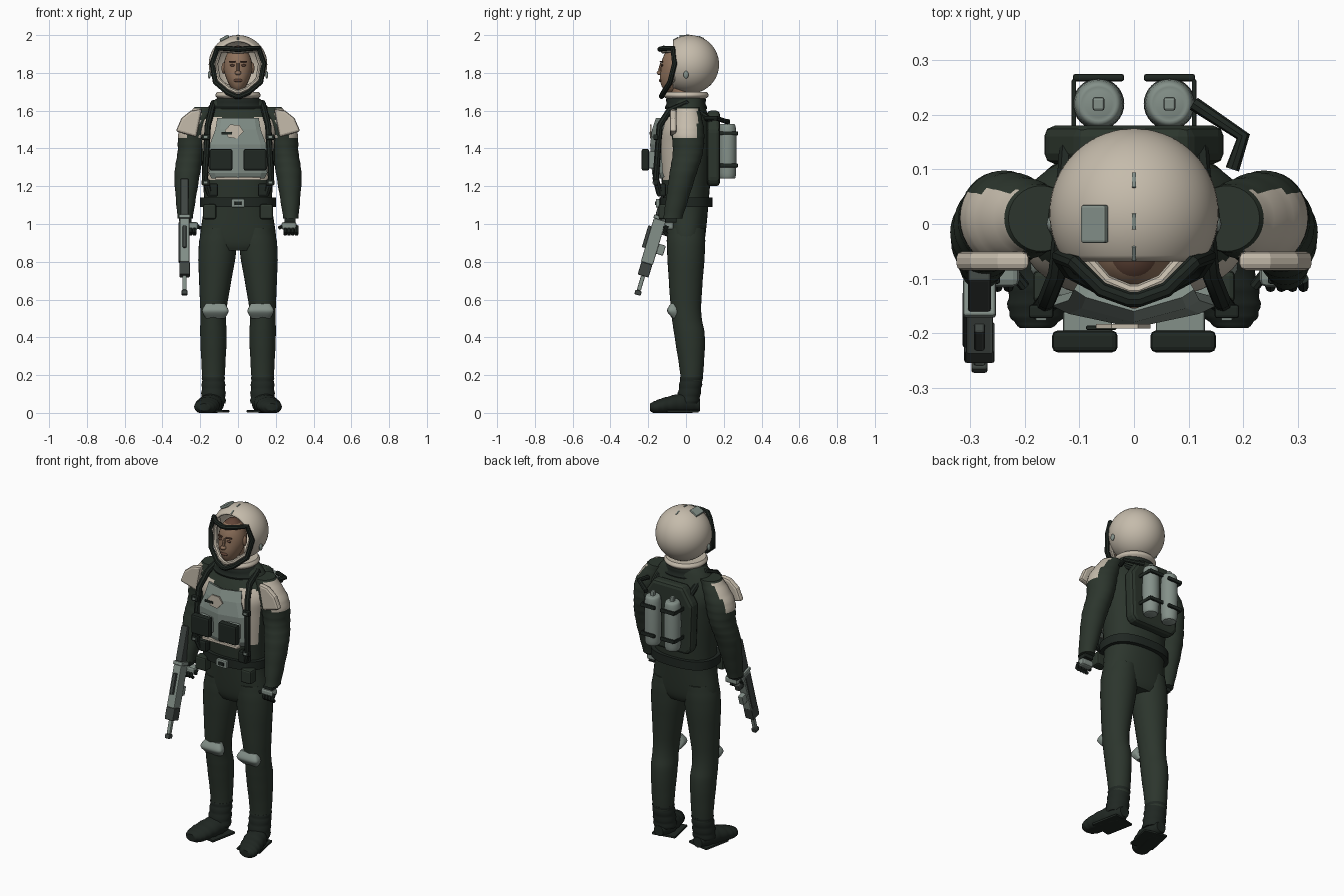
import bpy, bmesh, math
from mathutils import Matrix, Vector

cube = bpy.data.objects.get("Cube")
if cube:
    bpy.data.objects.remove(cube)


def material(name, *rgb):
    mat = bpy.data.materials.new(name)
    mat.use_nodes = True
    mat.diffuse_color = (*rgb, 1)
    mat.node_tree.nodes["Principled BSDF"].inputs["Base Color"].default_value = (*rgb, 1)
    return mat


SUIT = material("dark green cloth", .025, .036, .026)
TRIM = material("green black trim", .014, .02, .016)
SHELL = material("warm white shell", .56, .5, .41)
STEEL = material("grey green metal", .23, .28, .25)
GUN = material("gunmetal", .05, .06, .055)
SKIN = material("skin", .27, .165, .105)
SHADE = material("dark skin", .12, .06, .04)


def finish(name, bm, mat, smooth=True, bevel=0, thickness=0):
    bmesh.ops.recalc_face_normals(bm, faces=bm.faces)
    mesh = bpy.data.meshes.new(name)
    bm.to_mesh(mesh)
    bm.free()
    mesh.materials.append(mat)
    obj = bpy.data.objects.new(name, mesh)
    bpy.context.collection.objects.link(obj)
    if thickness:
        obj.modifiers.new("thickness", "SOLIDIFY").thickness = thickness
    if bevel:
        modifier = obj.modifiers.new("bevel", "BEVEL")
        modifier.width, modifier.segments = bevel, 2
    if smooth:
        bpy.ops.object.select_all(action="DESELECT")
        obj.select_set(True)
        bpy.context.view_layer.objects.active = obj
        bpy.ops.object.shade_smooth_by_angle(angle=math.radians(40))
    return obj


def box(name, place, size, mat, rotation=None, bevel=.005):
    bm = bmesh.new()
    bmesh.ops.create_cube(bm, size=1, matrix=Matrix.Diagonal((*size, 1)))
    bm.transform(Matrix.Translation(place) @ (rotation or Matrix()))
    return finish(name, bm, mat, False, bevel)


def ball(name, place, size, mat):
    bm = bmesh.new()
    bmesh.ops.create_uvsphere(bm, u_segments=24, v_segments=16, radius=1)
    bm.transform(Matrix.Translation(place) @ Matrix.Diagonal((*size, 1)))
    return finish(name, bm, mat)


def prism(name, outline, front, back, mat, bevel):
    # Outline in x and z, given depth along y
    bm = bmesh.new()
    face = bm.faces.new([bm.verts.new((x, front, z)) for x, z in outline])
    made = bmesh.ops.extrude_face_region(bm, geom=[face])["geom"]
    verts = [part for part in made if isinstance(part, bmesh.types.BMVert)]
    bmesh.ops.translate(bm, vec=(0, back - front, 0), verts=verts)
    return finish(name, bm, mat, False, bevel)


def tube(name, points, radius, mat, cyclic=False):
    curve = bpy.data.curves.new(name, "CURVE")
    curve.dimensions, curve.bevel_depth, curve.bevel_resolution = "3D", radius, 2
    curve.use_fill_caps = True
    spline = curve.splines.new("POLY")
    spline.points.add(len(points) - 1)
    for knot, point in zip(spline.points, points):
        knot.co = (*point, 1)
    spline.use_cyclic_u = cyclic
    helper = bpy.data.objects.new(name, curve)
    bpy.context.collection.objects.link(helper)
    bm = bmesh.new()
    bm.from_mesh(helper.evaluated_get(bpy.context.evaluated_depsgraph_get()).to_mesh())
    bpy.data.objects.remove(helper)
    return finish(name, bm, mat)


def blend(before, start, end, after, t):
    # Smooth curve through neighbouring rings
    tangent_a, tangent_b = (end - before) / 2, (after - start) / 2
    ease = t * t * (3 - 2 * t)
    return start.lerp(end, ease) + tangent_a * t * (1 - t) ** 2 - tangent_b * t * t * (1 - t)


def loft(name, rings, mat, side=1, along_y=False, steps=6, power=2, ripple=0):
    # Each ring: position on the axis, two centre values, two radii
    rings, fine, sides = [Vector(ring) for ring in rings], [], 32
    padded = rings[:1] + rings + rings[-1:]
    for four in zip(padded, padded[1:], padded[2:], padded[3:]):
        fine += [blend(*four, step / steps) for step in range(steps)]
    fine.append(rings[-1])
    bm, loops = bmesh.new(), []
    for index, (axis, u, v, ru, rv) in enumerate(fine):
        swell, loop = 1 + ripple * math.sin(index * 2), []
        for k in range(sides):
            cos, sin = math.cos(math.tau * k / sides), math.sin(math.tau * k / sides)
            a = side * (u + math.copysign(abs(cos) ** (2 / power), cos) * ru * swell)
            b = v + math.copysign(abs(sin) ** (2 / power), sin) * rv * swell
            loop.append(bm.verts.new((a, axis, max(b, 0)) if along_y else (a, b, axis)))
        loops.append(loop)
    for low, high in zip(loops, loops[1:]):
        for k in range(sides):
            bm.faces.new((low[k - 1], low[k], high[k], high[k - 1]))
    bm.faces.new(loops[0])
    bm.faces.new(loops[-1])
    return finish(name, bm, mat)


def paint(obj, mat, rule):
    obj.data.materials.append(mat)
    for face in obj.data.polygons:
        if rule(face.center):
            face.material_index = 1


def mirrored(points):
    return points + [(-point[0], *point[1:]) for point in reversed(points)]


# Torso with pale vest sides
torso = loft("torso", [(.86, 0, 0, .15, .08), (.92, 0, 0, .2, .1), (1.12, 0, 0, .18, .12), (1.4, 0, 0, .2, .14),
                       (1.52, 0, 0, .21, .13), (1.63, 0, .01, .15, .09), (1.68, 0, .01, .09, .08)],
             SUIT, steps=10, power=2.3)
paint(torso, SHELL, lambda c: c.y < -.06 and 1.23 < c.z < 1.57 and abs(c.x) > .08)

# Belt, buckle, collar and neck ring
loft("belt", [(1.09, 0, 0, .2, .14), (1.14, 0, 0, .2, .14)], TRIM, power=2.5)
box("buckle", (0, -.15, 1.11), (.07, .02, .045), STEEL)
box("buckle_centre", (0, -.16, 1.11), (.035, .01, .02), TRIM, bevel=.002)
loft("collar", [(1.61, 0, 0, .15, .11), (1.68, 0, 0, .1, .1)], TRIM, ripple=.03)
loft("neck_ring", [(1.66, 0, 0, .1, .1), (1.68, 0, 0, .12, .12), (1.7, 0, 0, .11, .11)], SHELL)

# Faceted chest plate, bowed forward in the middle
bm = bmesh.new()
grid = [[bm.verts.new((width * f, .04 * f * f - depth, z)) for f in (-1, -.8, 0, .8, 1)]
        for z, width, depth in ((1.24, .14, .17), (1.27, .155, .18), (1.42, .15, .19), (1.5, .12, .18), (1.56, .11, .16))]
for low, high in zip(grid, grid[1:]):
    for k in range(len(low) - 1):
        bm.faces.new((low[k], low[k + 1], high[k + 1], high[k]))
finish("chest_plate", bm, STEEL, False, thickness=.02)
box("chest_lower_trim", (0, -.16, 1.24), (.24, .03, .016), SHELL)
patch = [(-.02 + .05 * math.cos(k), 1.49 + .04 * math.sin(k)) for k in range(6)]
prism("chest_paint_patch", patch, -.191, -.183, SHELL, 0)
box("chest_dash", (-.06, -.19, 1.48), (.055, .008, .014), TRIM, bevel=.002)

# Backpack and hose
prism("backpack_plate", mirrored([(.1, 1.6), (.165, 1.5), (.155, 1.23), (.13, 1.2)]), .11, .18, SUIT, .02)
tube("air_hose", [(.11, .22, 1.54), (.2, .16, 1.56), (.18, .1, 1.56)], .013, TRIM)

for side, label in ((1, "left"), (-1, "right")):
    def place(x, y, z):
        return Vector((side * x, y, z))

    # Leg, knee pad and boot
    loft(label + "_leg", [(.98, .1, 0, .09, .1), (.85, .11, 0, .1, .1), (.55, .13, 0, .07, .08),
                          (.4, .13, .02, .07, .08), (.2, .13, .03, .06, .06), (.12, .13, .02, .055, .055)],
         SUIT, side, ripple=.006)
    loft(label + "_knee_pad", [(.5, .12, -.05, .05, .02), (.54, .12, -.07, .07, .03), (.58, .12, -.06, .05, .02)],
         STEEL, side, power=4)
    loft(label + "_ankle", [(.19, .13, .03, .06, .06), (.05, .13, .01, .065, .06)], TRIM, side, steps=12, ripple=.04)
    loft(label + "_boot", [(.075, .13, .04, .03, .03), (0, .135, .05, .06, .055), (-.1, .16, .04, .065, .045),
                           (-.16, .175, .03, .055, .035), (-.19, .18, .03, .03, .02)],
         TRIM, side, along_y=True, ripple=.035)
    box(label + "_sole", place(.13, -.03, .008), (.14, .17, .014), TRIM, Matrix.Rotation(side * .2, 4, "Z"))

    # Arm with pale shoulder patch and angular pad
    arm = loft(label + "_arm", [(1.62, .17, .01, .06, .06), (1.5, .23, .01, .08, .085), (1.38, .25, .01, .07, .08),
                                (1.25, .27, -.02, .066, .07), (1.03, .28, -.07, .04, .05)],
               SUIT, side, steps=8, ripple=.018)
    paint(arm, SHELL, lambda c: 1.45 < c.z < 1.61 and abs(c.x) > .2 and -.07 < c.y < .06)
    pad = [(.19, 1.61), (.25, 1.6), (.3, 1.56), (.33, 1.49), (.22, 1.46)]
    prism(label + "_shoulder_pad", [(side * x, z) for x, z in pad], -.085, -.05, SHELL, .012)

    # Glove and fingers
    hand = place(.27 if side > 0 else .25, -.09, .99)
    box(label + "_wrist", place(.275, -.08, 1.02), (.06, .06, .025), TRIM)
    box(label + "_glove", hand, (.08, .05, .04), STEEL, bevel=.012)
    for finger in range(4):
        knuckle = hand + place(.02 * finger - .02, -.01, 0)
        tube(label + "_finger", [knuckle, knuckle + place(0, -.015, -.03), knuckle + place(0, 0, -.045)], .01, TRIM)
    tube(label + "_thumb", [hand - place(.03, 0, 0), hand - place(.05, .025, .01)], .01, TRIM)

    # Harness, pouches and pockets
    tube(label + "_harness", [place(.15, -.14, 1.16), place(.175, -.16, 1.24), place(.16, -.14, 1.52),
                              place(.14, -.09, 1.6), place(.13, 0, 1.64), place(.12, .14, 1.54)], .017, TRIM)
    for z in (1.22, 1.46):
        clip = place(.17, -.16, z)
        box(label + "_harness_clip", clip, (.045, .025, .03), TRIM)
        box(label + "_harness_pin", clip + place(0, -.014, 0), (.02, .006, .012), STEEL, bevel=.002)
    box(label + "_chest_pouch", place(.09, -.215, 1.34), (.12, .04, .115), TRIM, bevel=.01)
    box(label + "_pouch_mount", place(.085, -.18, 1.34), (.09, .04, .09), STEEL)
    box(label + "_belt_pouch", place(.15, -.115, 1.065), (.07, .06, .08), SUIT, bevel=.01)
    box(label + "_waist_pocket", place(.135, -.13, 1.18), (.06, .05, .07), TRIM, bevel=.012)

    # Air tank, valve and clamps
    loft(label + "_tank", [(z, .065, .22, r, r) for z, r in ((1.24, .03), (1.27, .045), (1.5, .045), (1.53, .025))],
         STEEL, side)
    box(label + "_tank_valve", place(.065, .22, 1.54), (.022, .025, .03), STEEL)
    for z in (1.31, 1.48):
        box(label + "_tank_clamp", place(.065, .268, z), (.094, .014, .022), TRIM)
        box(label + "_clamp_arm", place(.11, .22, z), (.008, .09, .02), TRIM, bevel=.002)

    # Eye, brow, ear and helmet knob
    ball(label + "_eye", place(.03, -.128, 1.84), (.013, .006, .006), SHADE)
    box(label + "_brow", place(.03, -.13, 1.86), (.036, .01, .008), SHADE, Matrix.Rotation(side * .3, 4, "Z"), .003)
    ball(label + "_ear", place(.077, -.045, 1.825), (.01, .016, .03), SKIN)
    ball(label + "_helmet_knob", place(.152, 0, 1.79), (.008, .014, .02), STEEL)

# Head with tapered jaw, then nose and lips
head = ball("head", (0, -.05, 1.82), (.077, .083, .125), SKIN)
for vertex in head.data.vertices:
    drop = max(0, 1.82 - vertex.co.z) * 8
    vertex.co.x *= 1 - .3 * drop
    vertex.co.y -= .03 * drop
paint(head, SHADE, lambda c: c.z > 1.92)
loft("neck", [(1.65, 0, -.02, .055, .055), (1.78, 0, -.03, .05, .05)], SKIN)
tube("nose_bridge", [(0, -.128, 1.85), (0, -.14, 1.81)], .009, SKIN)
ball("nose", (0, -.14, 1.8), (.017, .015, .012), SKIN)
ball("lips", (0, -.135, 1.76), (.024, .008, .009), SHADE)

# Helmet shell with round opening
centre, radius = Vector((0, .02, 1.845)), .155
bm = bmesh.new()
bmesh.ops.create_uvsphere(bm, u_segments=48, v_segments=36, radius=radius)
bm.transform(Matrix.Translation(centre) @ Matrix.Rotation(math.pi / 2, 4, "X"))
opening = [face for face in bm.faces if face.calc_center_median().y < -.072]
bmesh.ops.delete(bm, geom=opening, context="FACES")
finish("helmet_shell", bm, SHELL, thickness=.01)

# Visor frame with pale lining, lamp and rivets
outline = mirrored([(.01, -.138, 1.925), (.06, -.12, 1.93), (.11, -.07, 1.93), (.137, -.06, 1.85),
                    (.12, -.085, 1.75), (.055, -.12, 1.695), (.01, -.13, 1.675)])
tube("visor_frame", outline, .014, TRIM, True)
lining = [(x * .86, y + .016, centre.z + (z - centre.z) * .86) for x, y, z in outline]
tube("visor_lining", lining, .012, SHELL, True)
box("helmet_lamp", (-.072, 0, 1.984), (.052, .07, .016), STEEL, Matrix.Rotation(-.48, 4, "Y"))
for tilt in (-.5, -.1, .4):
    spin = Matrix.Rotation(-tilt, 4, "X")
    box("helmet_rivet", centre + spin @ Vector((0, 0, radius)), (.008, .03, .006), STEEL, spin, .002)

# Rifle held muzzle down, stacked from the muzzle upwards
aim = Matrix.Rotation(-.29, 4, "X")
grip = Vector((-.283, -.16, .95))
height = -.34
for name, length, width, depth, mat in (
        ("muzzle", .025, .03, .035, GUN), ("barrel", .08, .022, .022, STEEL), ("fore_end", .07, .056, .06, GUN),
        ("body", .24, .05, .066, STEEL), ("band", .02, .06, .072, STEEL), ("stock", .2, .042, .06, GUN)):
    box("rifle_" + name, grip + aim @ Vector((0, 0, height + length / 2)), (width, depth, length), mat, aim)
    height += length
for name, offset, size, mat in (
        ("side_panel", (-.024, 0, -.05), (.014, .045, .22), GUN), ("handle", (0, .05, .02), (.03, .06, .035), GUN),
        ("magazine", (0, .045, -.075), (.03, .05, .055), STEEL), ("sight", (0, -.04, -.03), (.02, .02, .12), GUN)):
    box("rifle_" + name, grip + aim @ Vector(offset), size, mat, aim)
